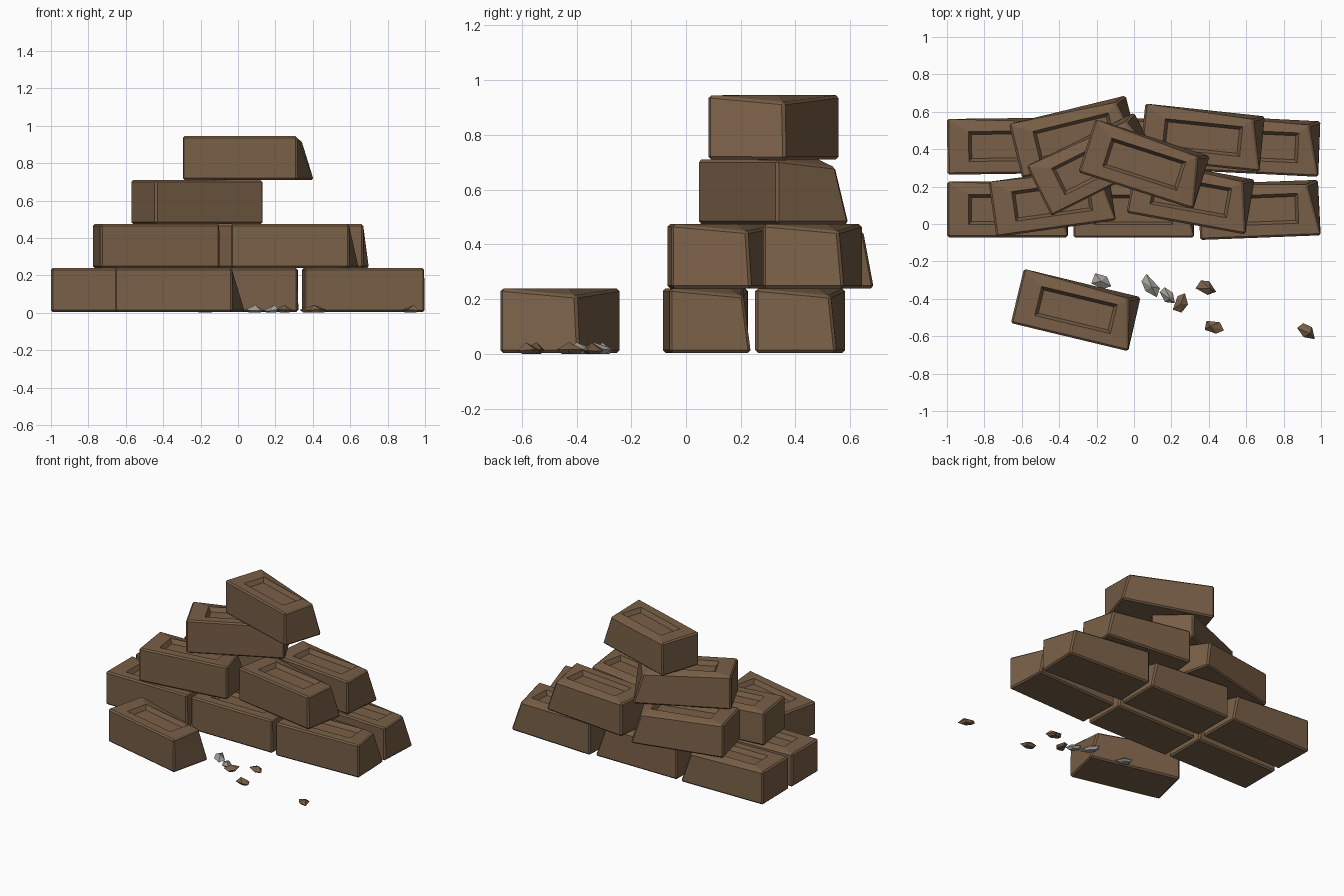
import bpy, bmesh, math, random
from mathutils import Vector

random.seed(4)
if "Cube" in bpy.data.objects:
    bpy.data.objects.remove(bpy.data.objects["Cube"])


def material(name, rgb):
    m = bpy.data.materials.new(name)
    m.use_nodes = True
    color = (*rgb, 1)
    m.diffuse_color = color
    m.node_tree.nodes["Principled BSDF"].inputs["Base Color"].default_value = color
    return m


clay = material("brown clay", (0.19, 0.115, 0.063))
stone = material("grey stone", (0.36, 0.35, 0.32))

LENGTH, WIDTH, HEIGHT = 0.645, 0.298, 0.235


def add_object(name, mesh, location, angle=0):
    ob = bpy.data.objects.new(name, mesh)
    ob.location = location
    ob.rotation_euler.z = math.radians(angle)
    bpy.context.collection.objects.link(ob)
    return ob


def brick_mesh():
    bm = bmesh.new()
    bmesh.ops.create_cube(bm, size=1)
    for v in bm.verts:
        v.co = Vector((v.co.x * LENGTH, v.co.y * WIDTH, (v.co.z + 0.5) * HEIGHT))
    # Worn corner, pulled inwards and down
    corner = max(bm.verts, key=lambda v: v.co.x + v.co.y + v.co.z)
    corner.co += Vector((-0.063, -0.025, -0.026))
    bmesh.ops.bevel(bm, geom=list(bm.edges), offset=0.01, segments=1,
                    affect='EDGES', clamp_overlap=True)
    # Rectangular hollow with sloping walls in the top
    top = max((f for f in bm.faces if f.normal.z > 0.8), key=lambda f: f.calc_area())
    for half_x, half_y, z in ((0.208, 0.08, HEIGHT), (0.192, 0.064, HEIGHT - 0.03)):
        bmesh.ops.inset_region(bm, faces=[top], thickness=0.01)
        for v in top.verts:
            v.co = Vector((math.copysign(half_x, v.co.x),
                           math.copysign(half_y, v.co.y), z))
    bmesh.ops.recalc_face_normals(bm, faces=bm.faces)
    mesh = bpy.data.meshes.new("brick")
    bm.to_mesh(mesh)
    bm.free()
    mesh.materials.append(clay)
    return mesh


def shard_mesh(mat, length, width, height):
    bm = bmesh.new()
    sides = 5
    base, rim = [], []
    for i in range(sides):
        a = (i + random.uniform(-0.25, 0.25)) * math.tau / sides
        x, y = math.cos(a) * length / 2, math.sin(a) * width / 2
        base.append(bm.verts.new((x * 0.6, y * 0.6, 0)))
        rim.append(bm.verts.new((x, y, height * random.uniform(0.2, 0.5))))
    peak = bm.verts.new((random.uniform(-0.2, 0.2) * length, 0, height))
    bm.faces.new(base[::-1])
    for i in range(sides):
        j = (i + 1) % sides
        bm.faces.new((base[i], base[j], rim[j], rim[i]))
        bm.faces.new((rim[i], rim[j], peak))
    bmesh.ops.recalc_face_normals(bm, faces=bm.faces)
    mesh = bpy.data.meshes.new("shard")
    bm.to_mesh(mesh)
    bm.free()
    mesh.materials.append(mat)
    return mesh


# Bricks: name, x, y, layer, turn
brick = brick_mesh()
for name, x, y, layer, turn in (
    ("base_front_right_brick", -0.676, 0.078, 0, 0),
    ("base_front_middle_brick", -0.002, 0.076, 0, 0),
    ("base_front_left_brick", 0.67, 0.076, 0, 2.2),
    ("base_back_right_brick", -0.676, 0.417, 0, 0.8),
    ("base_back_middle_brick", 0, 0.415, 0, 0),
    ("base_back_left_brick", 0.67, 0.417, 0, -2.8),
    ("second_front_right_brick", -0.437, 0.123, 1, 8),
    ("second_front_left_brick", 0.304, 0.149, 1, -10.3),
    ("second_back_right_brick", -0.32, 0.467, 1, 13.8),
    ("second_back_left_brick", 0.366, 0.462, 1, -6),
    ("third_brick", -0.219, 0.32, 2, 26.6),
    ("top_brick", 0.055, 0.32, 3, -17.8),
    ("fallen_brick", -0.31, -0.46, 0, -13.5),
):
    add_object(name, brick, (x, y, 0.004 + layer * 0.2355), turn)

# Broken pieces on the ground
for name, mat, x, y, length, width, turn in (
    ("stone_shard", stone, -0.18, -0.305, 0.13, 0.075, -20),
    ("stone_shard", stone, 0.09, -0.33, 0.14, 0.08, -58),
    ("stone_shard", stone, 0.18, -0.385, 0.11, 0.065, -50),
    ("clay_shard", clay, 0.25, -0.425, 0.12, 0.075, 60),
    ("clay_shard", clay, 0.385, -0.34, 0.12, 0.075, -15),
    ("clay_shard", clay, 0.425, -0.55, 0.12, 0.07, -12),
    ("clay_shard", clay, 0.925, -0.575, 0.12, 0.07, -35),
):
    mesh = shard_mesh(mat, length, width, 0.042)
    add_object(name, mesh, (x, y, 0), turn)
